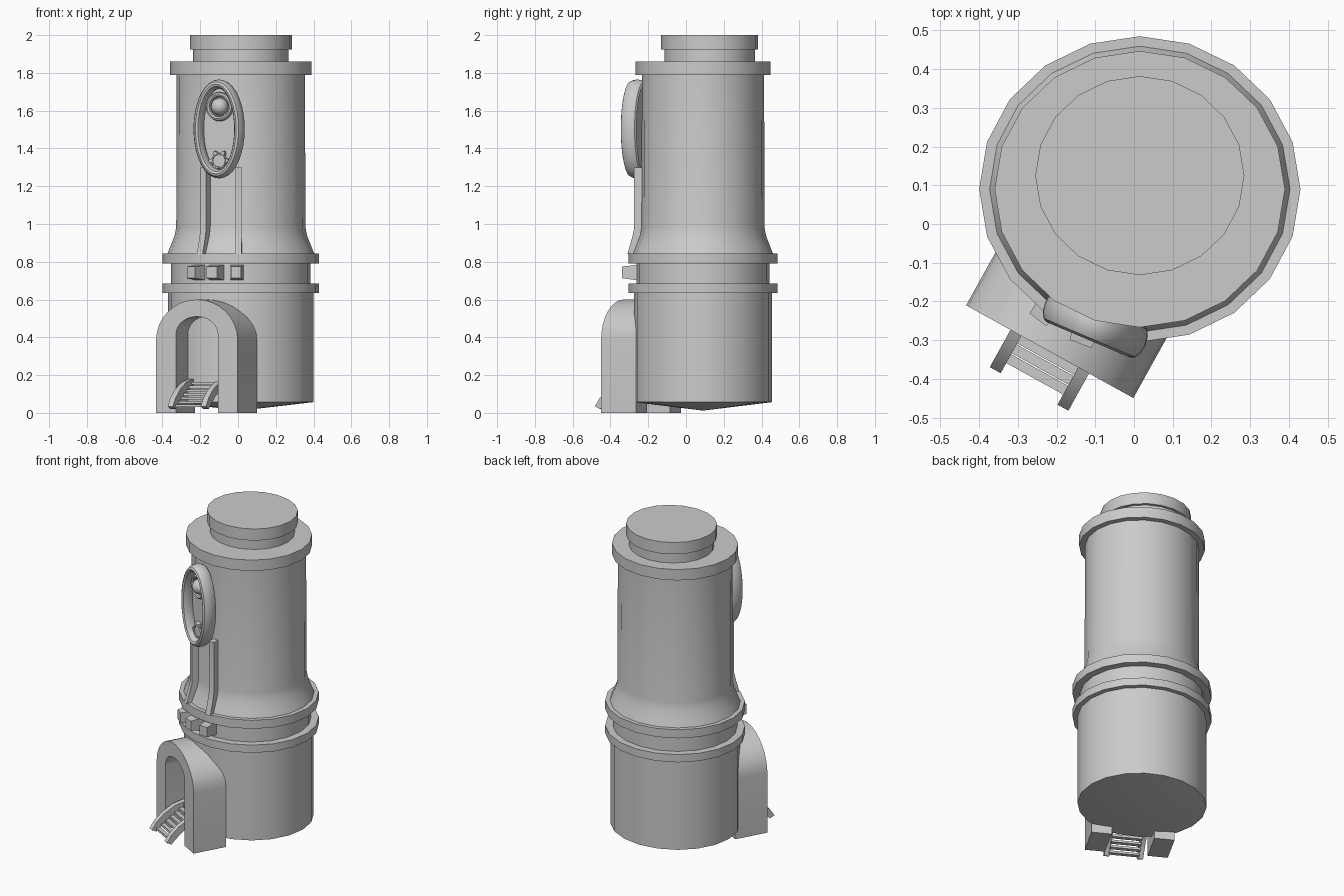
import bpy, bmesh
from math import sin, cos, pi, radians
from mathutils import Matrix

if "Cube" in bpy.data.objects:
    bpy.data.objects.remove(bpy.data.objects["Cube"])

CX, CY = 0.015, 0.09          # tower axis


def around(deg):
    """Frame on the tower axis, local -y pointing outward, turned toward -x."""
    return Matrix.Translation((CX, CY, 0)) @ Matrix.Rotation(radians(-deg), 4, 'Z')


def mesh(name, verts, faces, mat=Matrix()):
    bm = bmesh.new()
    vs = [bm.verts.new(v) for v in verts]
    for f in faces:
        bm.faces.new([vs[i] for i in f])
    bmesh.ops.recalc_face_normals(bm, faces=bm.faces)
    me = bpy.data.meshes.new(name)
    bm.to_mesh(me)
    bm.free()
    ob = bpy.data.objects.new(name, me)
    ob.matrix_world = mat
    bpy.context.collection.objects.link(ob)
    return ob


def lathe(name, profile, tip, y, n=20):
    """Slightly oval turned shape; tip is the height of the lower apex."""
    verts = [(r * cos(2 * pi * i / n), 0.952 * r * sin(2 * pi * i / n), z)
             for r, z in profile for i in range(n)]
    faces = [(k * n + i, k * n + (i + 1) % n, (k + 1) * n + (i + 1) % n, (k + 1) * n + i)
             for k in range(len(profile) - 1) for i in range(n)]
    last = (len(profile) - 1) * n
    faces.append(tuple(range(last, last + n)))
    verts.append((0, 0, tip))
    faces += [(len(verts) - 1, (i + 1) % n, i) for i in range(n)]
    return mesh(name, verts, faces, Matrix.Translation((CX, y, 0)))


def prism(name, outline, a, b, axis, mat):
    """Extrude a 2D outline from a to b along local x ('X') or y ('Y')."""
    n = len(outline)
    verts = [(t, p, q) if axis == 'X' else (p, t, q) for t in (a, b) for p, q in outline]
    faces = [tuple(range(n)), tuple(range(n, 2 * n))]
    faces += [(i, (i + 1) % n, n + (i + 1) % n, n + i) for i in range(n)]
    return mesh(name, verts, faces, mat)


def oval_ring(name, rx, rz, width, depth, mat, n=36, m=12):
    verts = []
    for i in range(n):
        a = 2 * pi * i / n
        for j in range(m):
            b = 2 * pi * j / m
            w = width * cos(b)
            verts.append(((rx + w) * cos(a), depth * sin(b), (rz + w) * sin(a)))
    faces = [(i * m + j, i * m + (j + 1) % m, (i + 1) % n * m + (j + 1) % m, (i + 1) % n * m + j)
             for i in range(n) for j in range(m)]
    return mesh(name, verts, faces, mat)


# Tower shell with flanges, waist and flare
lathe("tower_shell", [(.385, .057), (.385, .635), (.415, .635), (.415, .685), (.37, .685),
                      (.37, .79), (.415, .79), (.415, .845), (.388, .845), (.372, .885),
                      (.35, .94), (.342, .985), (.34, 1.79), (.375, 1.79), (.375, 1.86)],
      .012, CY)
# Roof cap
lathe("roof_cap", [(.252, 1.855), (.252, 1.925), (.27, 1.925), (.27, 2.0)], 1.855, .125)

# Doorway arch
door = around(29)


def arch_line(hw, spring, top, n=16):
    arc = [(-hw * cos(pi * i / n), spring + (top - spring) * sin(pi * i / n)) for i in range(n + 1)]
    return [(-hw, 0)] + arc + [(hw, 0)]


prism("doorway_arch", arch_line(.247, .385, .6) + arch_line(.127, .415, .51)[::-1],
      -.48, -.27, 'Y', door)

# Entrance stairs
top = [(-.59, .035), (-.56, .08), (-.51, .125), (-.44, .163), (-.365, .18)]
low = [(-.365, .135), (-.43, .12), (-.49, .085), (-.535, .045), (-.56, .02)]
for side, x in (("left", -.1), ("right", .1)):
    prism("stair_rail_" + side, top + low, x - .016, x + .016, 'X', door)
for i in range(7):
    y, z = -.56 + i * .029, .03 + i * .02
    prism(f"stair_tread_{i}", [(y, z), (y + .026, z), (y + .026, z + .014), (y, z + .014)],
          -.09, .09, 'X', door)

# Blocks around the waist
for i, (deg, w) in enumerate(((38, .036), (21, .04), (3.5, .036))):
    b = [(s * w, -.33, z) for s, z in ((-1, .70), (1, .70), (1, .785), (-1, .785))]
    b += [(s * w * .75, -.428, z) for s, z in ((-1, .713), (1, .713), (1, .775), (-1, .775))]
    mesh(f"waist_block_{i}", b, [(0, 1, 2, 3), (4, 5, 6, 7)] +
         [(k, (k + 1) % 4, 4 + (k + 1) % 4, 4 + k) for k in range(4)], around(deg))

# Strips running down from the window
for side, deg in (("left", 33), ("right", 2)):
    prism("window_strip_" + side,
          [(-.30, 1.30), (-.365, 1.30), (-.365, .97), (-.377, .92), (-.40, .84), (-.30, .84)],
          -.018, .018, 'X', around(deg))

# Oval window: frame, back panel, lamp and rosette
win = Matrix.Translation((-.10, -.258, 1.503)) @ Matrix.Rotation(radians(-23), 4, 'Z')
oval_ring("window_frame", .117, .238, .024, .045, win)
prism("window_panel", [(.115 * cos(2 * pi * i / 36), .236 * sin(2 * pi * i / 36)) for i in range(36)],
      .018, .04, 'Y', win)
lamp = win @ Matrix.Translation((0, .008, .118))
oval_ring("lamp_ring", .064, .064, .013, .02, lamp, 24, 8)
bpy.ops.mesh.primitive_uv_sphere_add(segments=20, ring_count=12, radius=.046)
bpy.context.object.name = "lamp_ball"
bpy.context.object.matrix_world = lamp
rosette = win @ Matrix.Translation((0, 0, -.168))
prism("rosette", [((.046 + .013 * cos(6 * a)) * cos(a), (.046 + .013 * cos(6 * a)) * sin(a))
                  for a in (2 * pi * i / 36 for i in range(36))], -.008, .03, 'Y', rosette)
oval_ring("rosette_ring", .036, .036, .006, .014, rosette, 20, 6)

# Smooth the curved walls, keep the corners crisp
bpy.ops.object.select_all(action='SELECT')
bpy.context.view_layer.objects.active = bpy.data.objects["tower_shell"]
bpy.ops.object.shade_smooth_by_angle(angle=radians(30))
